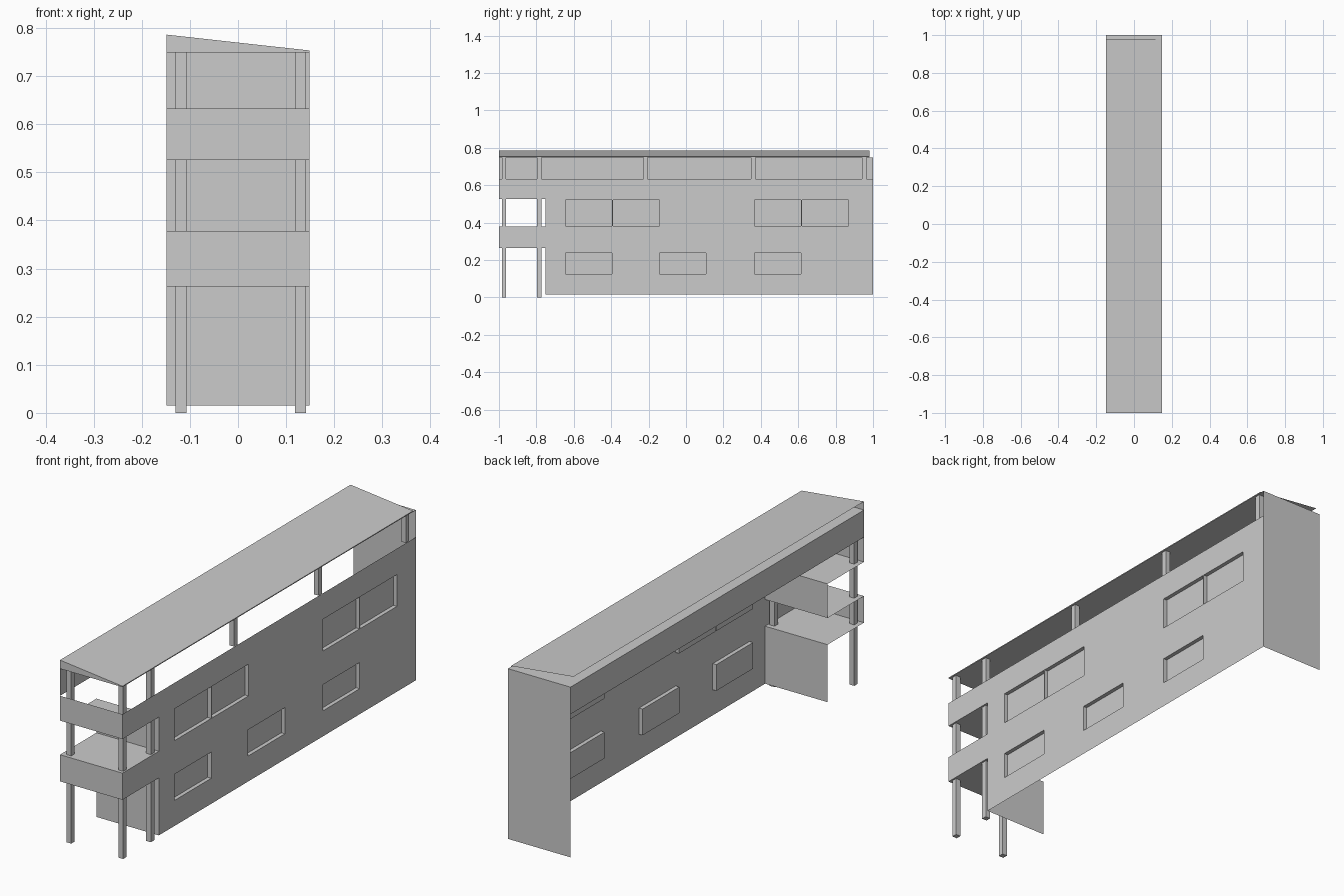
import bpy, bmesh

if "Cube" in bpy.data.objects:
    bpy.data.objects.remove(bpy.data.objects["Cube"])

X, Y0, YW, Y1 = 0.149, -1.0, -0.752, 1.0      # half width, balcony front, end wall, back
BASE, F1, S1, F2, S2, CEIL = 0.015, 0.263, 0.378, 0.525, 0.632, 0.749


def mesh(name, faces):
    """Object from a list of polygons, each a list of corner points."""
    bm = bmesh.new()
    for f in faces:
        bm.faces.new([bm.verts.new(p) for p in f])
    bmesh.ops.remove_doubles(bm, verts=bm.verts, dist=1e-5)
    me = bpy.data.meshes.new(name)
    bm.to_mesh(me)
    bm.free()
    ob = bpy.data.objects.new(name, me)
    bpy.context.collection.objects.link(ob)
    return ob


def side(x, y0, y1, z0, z1):       # sheet facing +x
    return [(x, y0, z0), (x, y1, z0), (x, y1, z1), (x, y0, z1)]


def cross(y, z0, z1):              # sheet facing -y, full width
    return [(-X, y, z0), (X, y, z0), (X, y, z1), (-X, y, z1)]


def floor(z, y0, y1):              # sheet facing up, full width
    return [(-X, y0, z), (X, y0, z), (X, y1, z), (-X, y1, z)]


def post(name, x, y, z0, z1, w=0.0115):
    bpy.ops.mesh.primitive_cube_add(size=1, location=(x, y, (z0 + z1) / 2))
    ob = bpy.context.object
    ob.name = name
    ob.scale = (2 * w, 2 * w, z1 - z0)


# Window openings in the long wall: y0, y1, z0, z1
windows = [(y, y + 0.25, 0.383, 0.52) for y in (-0.645, -0.391, 0.366, 0.62)]
windows += [(y, y + 0.25, 0.125, 0.238) for y in (-0.645, -0.143, 0.366)]


def solid(y, z):
    if any(a < y < b and c < z < d for a, b, c, d in windows):
        return False
    return y > YW or F1 < z < S1 or z > F2


# Long right wall with openings, including the two balcony fascias
ys = sorted({Y0, YW, Y1} | {v for w in windows for v in w[:2]})
zs = sorted({BASE, F1, S1, F2, S2} | {v for w in windows for v in w[2:]})
mesh("right_wall", [side(X, a, b, c, d)
                    for a, b in zip(ys, ys[1:]) for c, d in zip(zs, zs[1:])
                    if solid((a + b) / 2, (c + d) / 2)])

# Recessed windows: reveal plus pane
for i, (a, b, c, d) in enumerate(windows):
    xi = X - 0.017
    rim = [(a, c), (b, c), (b, d), (a, d)]
    faces = [side(xi, a, b, c, d)]
    for (p, q), (r, s) in zip(rim, rim[1:] + rim[:1]):
        faces.append([(X, p, q), (X, r, s), (xi, r, s), (xi, p, q)])
    mesh(f"window_{i + 1}", faces)

# Back wall, recessed front walls, high band on the left
mesh("back_wall", [cross(Y1, BASE, CEIL)])
mesh("front_wall_lower", [cross(YW, BASE, F1)])
mesh("front_wall_upper", [cross(YW, S1, F2)])
mesh("left_band", [side(-X, Y0, Y1, S2, CEIL)])

# Balconies: lower one has two decks, upper one has a parapet
mesh("balcony_lower", [cross(Y0, F1, S1), floor(F1, Y0, YW), floor(S1, Y0, YW)])
mesh("balcony_upper", [cross(Y0, F2, S2), floor(F2, Y0, YW)])

# Ceiling and sloping roof with front gable
L, R, YR = 0.786, 0.753, 0.98
mesh("ceiling", [floor(CEIL, Y0, Y1)])
mesh("roof", [[(-X, Y0, L), (X, Y0, R), (X, YR, R), (-X, YR, L)],
              [(-X, Y0, CEIL), (X, Y0, CEIL), (X, Y0, R), (-X, Y0, L)],
              side(X, Y0, YR, CEIL, R)])

# Full-height balcony posts and short clerestory posts
for i, (x, y) in enumerate([(-0.118, -0.973), (0.13, -0.973), (0.13, -0.784)]):
    post(f"balcony_post_{i + 1}", x, y, 0, CEIL)
for i, y in enumerate((-0.217, 0.359, 0.953)):
    post(f"clerestory_post_{i + 1}", 0.13, y, S2 - 0.005, CEIL)
